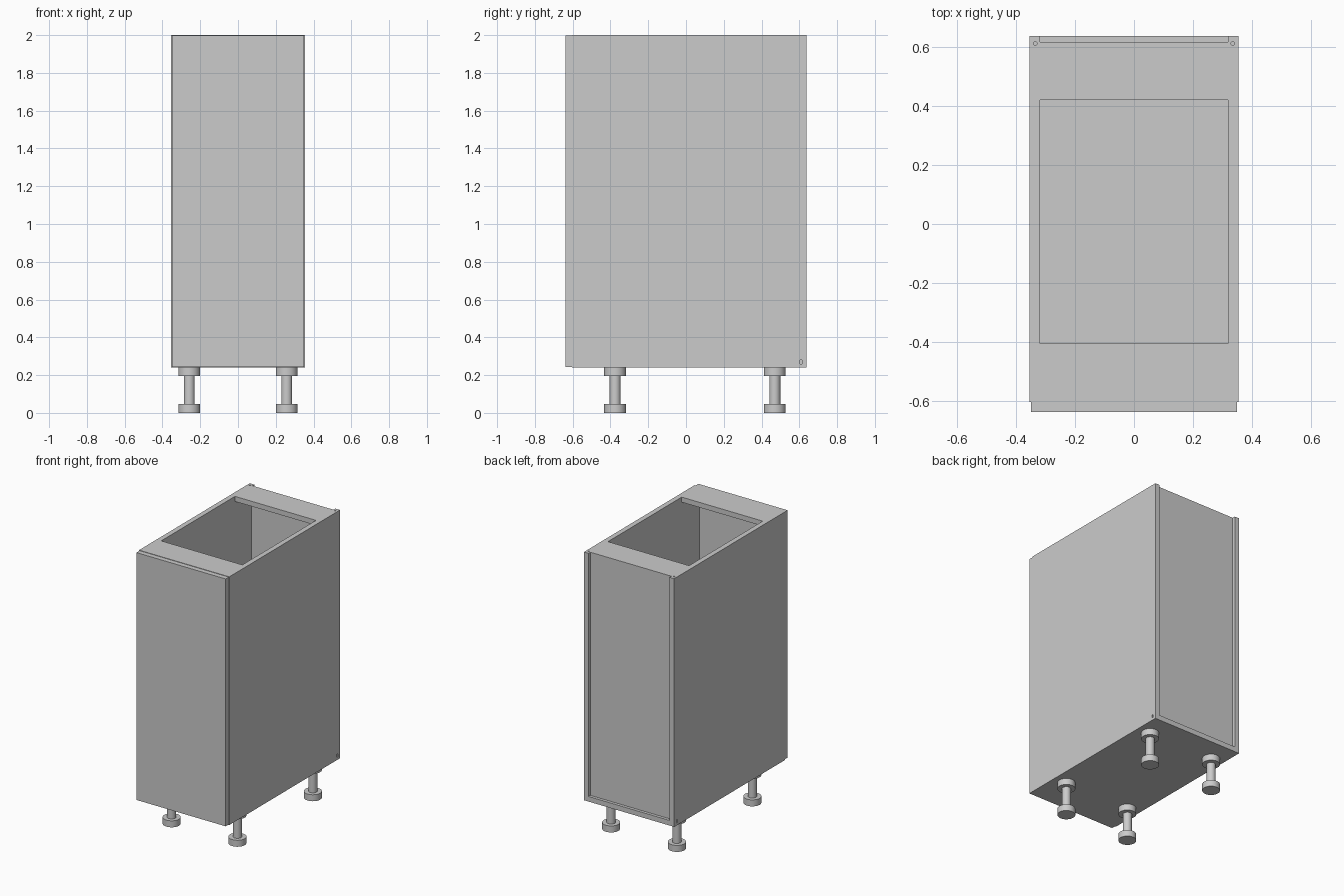
import bpy

if "Cube" in bpy.data.objects:
    bpy.data.objects.remove(bpy.data.objects["Cube"])

T = 0.036            # board thickness
X, BACK, FRONT = 0.354, 0.638, -0.603
Z0, Z1 = 0.24, 2.0


def board(name, x, y, z):
    """Box given by (min, max) ranges on each axis."""
    bpy.ops.mesh.primitive_cube_add(
        size=1, location=[(a + b) / 2 for a, b in (x, y, z)])
    ob = bpy.context.object
    ob.name = name
    ob.scale = [b - a for a, b in (x, y, z)]
    bpy.ops.object.transform_apply(location=False, rotation=False, scale=True)
    return ob


def disc(name, r, x, y, z, segs=32):
    """Upright cylinder between two heights."""
    bpy.ops.mesh.primitive_cylinder_add(
        vertices=segs, radius=r, depth=z[1] - z[0], location=(x, y, sum(z) / 2))
    ob = bpy.context.object
    ob.name = name
    bpy.ops.object.shade_smooth_by_angle()
    return ob


def cut(target, cutter):
    cutter.hide_render = True
    cutter.hide_viewport = True
    cutter.display_type = 'WIRE'
    mod = target.modifiers.new("hole", 'BOOLEAN')
    mod.operation = 'DIFFERENCE'
    mod.solver = 'EXACT'
    mod.object = cutter


inner = X - T

# Side panels with a small top hole and a small slot low at the back
for side, s in (("left", -1), ("right", 1)):
    panel = board(f"{side}_side_panel", sorted((s * inner, s * X)), (FRONT, BACK), (Z0, Z1))
    cut(panel, disc(f"{side}_top_hole_cutter", 0.006, s * 0.335, 0.612, (1.97, 2.02), 16))
    cut(panel, board(f"{side}_slot_cutter", sorted((s * (X - 0.01), s * (X + 0.01))),
                     (0.603, 0.614), (0.258, 0.28)))

# Bottom, recessed back and the two top rails
board("bottom_panel", (-inner, inner), (FRONT, BACK), (Z0, Z0 + T))
board("back_panel", (-inner, inner), (0.605, 0.617), (Z0 + T, Z1))
board("front_top_rail", (-inner, inner), (FRONT, -0.406), (Z1 - T, Z1))
board("back_top_rail", (-inner, inner), (0.42, 0.605), (Z1 - T, Z1))

# Door, slightly smaller than the carcass
board("door", (-0.35, 0.35), (-0.638, FRONT), (0.243, 1.997))

# Four adjustable legs: mounting plate, stem and foot
for end, y in (("front", -0.375), ("back", 0.47)):
    for side, x in (("left", -0.258), ("right", 0.258)):
        name = f"{end}_{side}_leg"
        disc(name + "_plate", 0.058, x, y, (0.195, Z0))
        disc(name + "_stem", 0.029, x, y, (0.045, 0.195))
        disc(name + "_foot", 0.058, x, y, (0.0, 0.046))
